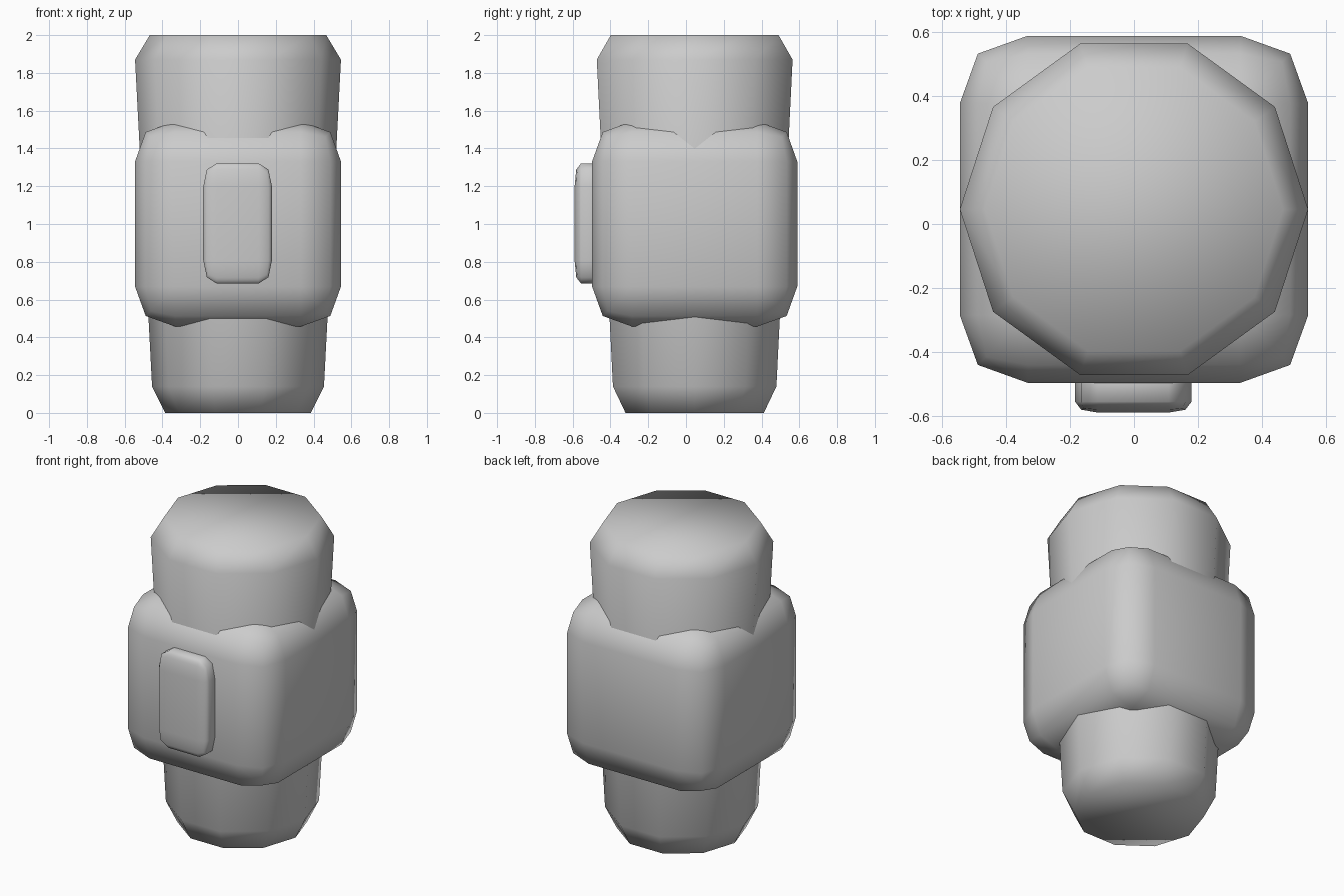
import bpy
import math

cube = bpy.data.objects.get("Cube")
if cube:
    bpy.data.objects.remove(cube, do_unlink=True)

grey = bpy.data.materials.new("plain_grey")
grey.use_nodes = True
colour = (0.6, 0.6, 0.6, 1)
grey.diffuse_color = colour
grey.node_tree.nodes["Principled BSDF"].inputs["Base Color"].default_value = colour

AXIS_Y = 0.046


def finish(obj, name):
    obj.name = name
    obj.data.materials.append(grey)
    for poly in obj.data.polygons:
        poly.use_smooth = True


def lathe(name, profile, sides):
    """Closed solid of rings (radius, height) around the vertical axis."""
    verts = [(r * math.cos(math.tau * i / sides), r * math.sin(math.tau * i / sides), z)
             for r, z in profile for i in range(sides)]
    faces = [(k * sides + i, k * sides + (i + 1) % sides,
              (k + 1) * sides + (i + 1) % sides, (k + 1) * sides + i)
             for k in range(len(profile) - 1) for i in range(sides)]
    faces.append(tuple(reversed(range(sides))))
    faces.append(tuple(range(len(verts) - sides, len(verts))))
    mesh = bpy.data.meshes.new(name)
    mesh.from_pydata(verts, [], faces)
    obj = bpy.data.objects.new(name, mesh)
    bpy.context.collection.objects.link(obj)
    obj.location.y = AXIS_Y
    finish(obj, name)


def rounded_box(name, location, half_size):
    """Box with two-step rounded edges, stretched to its half sizes."""
    bpy.ops.mesh.primitive_cube_add(size=2, location=location)
    obj = bpy.context.object
    obj.scale = half_size
    bevel = obj.modifiers.new("rounding", "BEVEL")
    bevel.width = 0.39
    bevel.segments = 2
    bevel.profile = 0.54
    finish(obj, name)


# Tapered ten-sided shaft with chamfered ends
lathe("shaft", [(0.385, 0), (0.455, 0.14), (0.545, 1.87), (0.467, 2)], 10)

# Rounded block around the shaft, and the raised plate on its front
rounded_box("block", (0, AXIS_Y, 1.0), (0.545, 0.543, 0.543))
rounded_box("front_plate", (-0.002, -0.503, 1.003), (0.182, 0.087, 0.318))
